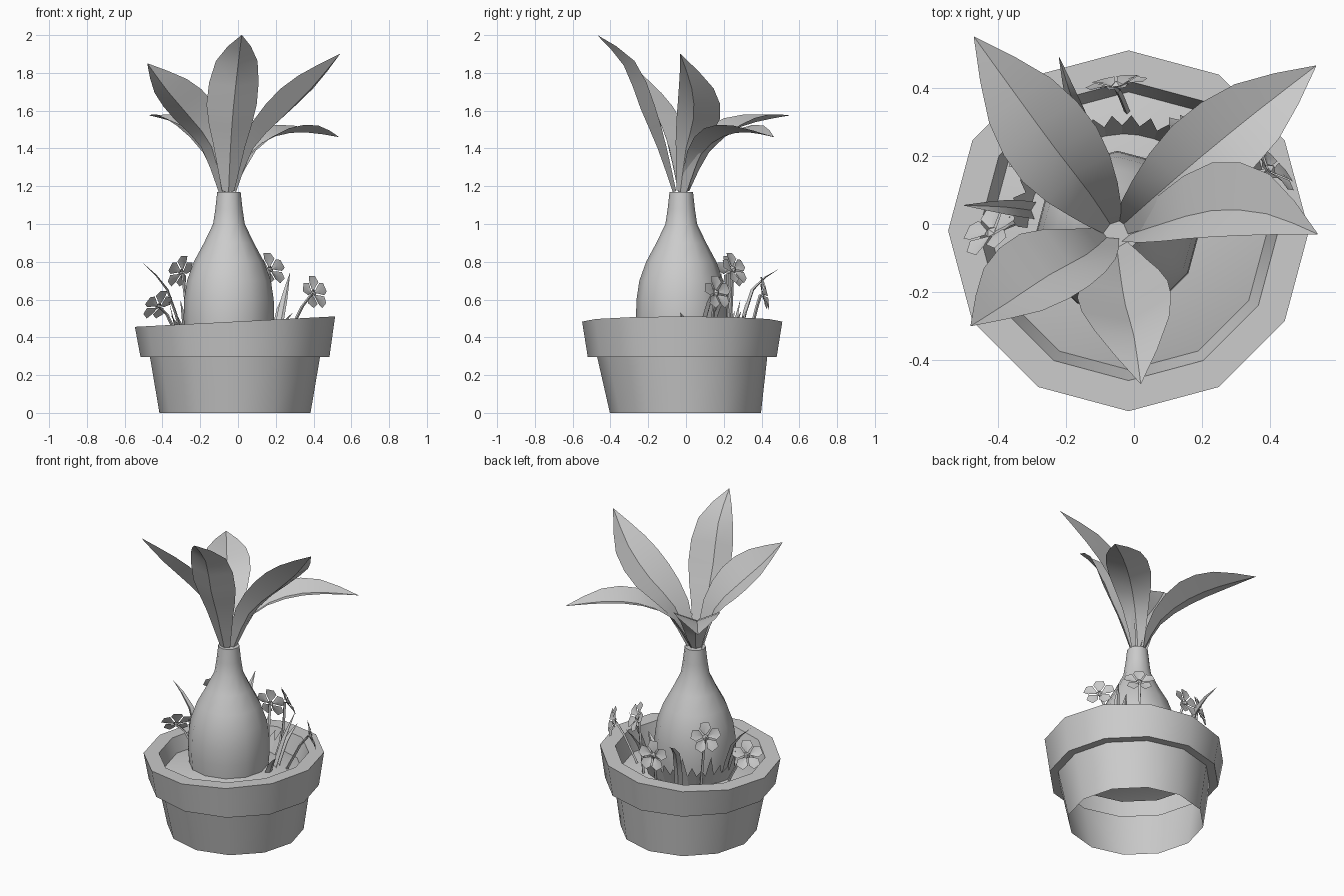
import bpy, math
from mathutils import Vector

if "Cube" in bpy.data.objects:
    bpy.data.objects.remove(bpy.data.objects["Cube"])

UP = Vector((0, 0, 1))


def add(name, verts, faces, angle=None):
    me = bpy.data.meshes.new(name)
    me.from_pydata([tuple(v) for v in verts], [], faces)
    me.update()
    ob = bpy.data.objects.new(name, me)
    bpy.context.collection.objects.link(ob)
    if angle:
        bpy.ops.object.select_all(action='DESELECT')
        ob.select_set(True)
        bpy.context.view_layer.objects.active = ob
        bpy.ops.object.shade_smooth_by_angle(angle=math.radians(angle))
    return ob


def lathe(name, profile, centre, sides=12, cap=False, tilt=(), foot_shift=0):
    """Turn (radius, z) points around a vertical axis; tilt marks rows that slope."""
    verts, faces = [], []
    for k, (r, z) in enumerate(profile):
        for i in range(sides):
            a = math.tau * i / sides
            x, y = centre[0] + r * math.cos(a), centre[1] + r * math.sin(a)
            verts.append((x, y + (0 if k else foot_shift), z + (0.052 * x if k in tilt else 0)))
    for k in range(len(profile) - 1):
        for i in range(sides):
            j = (i + 1) % sides
            faces.append((k * sides + i, k * sides + j,
                          (k + 1) * sides + j, (k + 1) * sides + i))
    if cap:
        n = (len(profile) - 1) * sides
        faces.append(tuple(range(n, n + sides)))
    return add(name, verts, faces, 35)


# Pot with open bottom, overhanging slanted rim
POT = (-0.016, -0.02)
lathe("pot", [(0.40, 0), (0.45, 0.295), (0.50, 0.295), (0.53, 0.484),
              (0.44, 0.484), (0.408, 0.37)], POT, tilt=(3, 4), foot_shift=0.017)
lathe("soil", [(0.408, 0.37), (0.24, 0.415)], POT, cap=True)

# Bottle-shaped trunk
lathe("trunk", [(0.232, 0.40), (0.24, 0.5), (0.237, 0.6), (0.222, 0.7), (0.186, 0.8),
                (0.132, 0.9), (0.084, 1.0), (0.072, 1.08), (0.062, 1.17)],
      (-0.048, -0.025), cap=True)


def smooth_rows(rows):
    """Add a Catmull-Rom midpoint between successive rows."""
    res = []
    for i in range(len(rows) - 1):
        b, c = rows[i], rows[i + 1]
        a = rows[i - 1] if i else b * 2 - c
        d = rows[i + 2] if i + 2 < len(rows) else c * 2 - b
        res += [b, (b + c) * 0.5625 - (a + d) * 0.0625]
    return res + [rows[-1]]


# Large keeled leaves: rib path with raised edges, rolled about the rib
def leaf(name, path, widths, fold=0.4, roll=0):
    rows = smooth_rows([Vector((*p, w)) for p, w in zip(path, widths)])
    pts = [r.to_3d() for r in rows]
    out = pts[-1] - pts[0]
    out.z = 0
    c, s = math.cos(math.radians(roll)), math.sin(math.radians(roll))
    verts, faces = [], []
    for i, p in enumerate(pts):
        t = (pts[min(i + 1, len(pts) - 1)] - pts[max(i - 1, 0)]).normalized()
        side = (t * 0.4 + out.normalized()).cross(UP).normalized()
        n = side.cross(t).normalized()
        side, n = side * c + n * s, n * c - side * s
        w = rows[i].w
        verts += [p - side * w + n * w * fold, p, p + side * w + n * w * fold]
    for i in range(len(pts) - 1):
        a = 3 * i
        faces += [(a, a + 1, a + 4, a + 3), (a + 1, a + 2, a + 5, a + 4)]
    add(name, verts, faces, 32)


leaves = [  # path, width scale, fold, roll
    ([(-0.05, -0.07, 1.17), (-0.04, -0.15, 1.4), (-0.025, -0.24, 1.61), (0, -0.33, 1.84), (0.02, -0.47, 2.0)], 1, 0.4, 0),
    ([(-0.08, -0.04, 1.17), (-0.14, -0.09, 1.41), (-0.25, -0.15, 1.56), (-0.37, -0.23, 1.70), (-0.48, -0.30, 1.85)], 1, 0.45, -28),
    ([(-0.01, -0.03, 1.17), (0.08, 0.0, 1.40), (0.23, 0.04, 1.56), (0.39, 0.03, 1.72), (0.54, -0.03, 1.9)], 0.93, 0.5, 28),
    ([(-0.07, 0.0, 1.17), (-0.13, 0.09, 1.36), (-0.23, 0.22, 1.48), (-0.34, 0.37, 1.54), (-0.47, 0.55, 1.575)], 1, 0.35, 0),
    ([(-0.03, 0.0, 1.17), (0.06, 0.08, 1.37), (0.20, 0.20, 1.465), (0.36, 0.33, 1.485), (0.535, 0.465, 1.46)], 0.92, 0.35, 0),
]
for i, (p, s, fold, roll) in enumerate(leaves):
    leaf(f"leaf_{i + 1}", p, [w * s for w in (0.033, 0.085, 0.135, 0.112, 0.001)], fold, roll)


# Thin square stem following a path
def stem(name, path, r=0.009):
    pts = [Vector(p) for p in path]
    verts, faces = [], []
    for p in pts:
        verts += [p + Vector((r * x, r * y, 0)) for x, y in ((1, 0), (0, 1), (-1, 0), (0, -1))]
    for k in range(len(pts) - 1):
        for i in range(4):
            j = (i + 1) % 4
            faces.append((4 * k + i, 4 * k + j, 4 * k + 4 + j, 4 * k + 4 + i))
    add(name, verts, faces)


# Five-petalled flowers on stems
def flower(name, pos, normal, base, size=0.092):
    pos, n = Vector(pos), Vector(normal).normalized()
    u = n.cross(UP).normalized()
    v = u.cross(n)

    def at(r, deg, h):
        a = math.radians(deg)
        return pos + (u * math.cos(a) + v * math.sin(a)) * r * size + n * h * size
    verts, faces = [], []
    for k in range(5):
        a, b = 90 + 72 * k, len(verts)
        verts += [at(0.1, a, -0.05), at(0.7, a - 33, 0.18), at(1, a - 15, 0.12),
                  at(1, a + 15, 0.12), at(0.7, a + 33, 0.18), at(0.62, a, 0.08)]
        faces += [(b + i, b + (i + 1) % 5, b + 5) for i in range(5)]
    # raised centre
    b = len(verts)
    verts += [at(0.22, 72 * k, 0.03) for k in range(5)] + [at(0, 0, 0.18)]
    faces += [(b + k, b + (k + 1) % 5, b + 5) for k in range(5)]
    add(name, verts, faces, 25)
    low = Vector(base)
    mid = low.lerp(pos, 0.6) + UP * 0.03
    stem(name + "_stem", [low, mid, pos - n * 0.01])


flowers = [  # position, facing, stem base
    ((-0.05, 0.405, 0.63), (-0.15, 0.95, 0.2), (-0.02, 0.33, 0.38)),
    ((-0.42, -0.025, 0.565), (-0.55, 0.6, 0.55), (-0.31, 0.02, 0.38)),
    ((-0.30, 0.23, 0.745), (-0.65, 0.6, 0.35), (-0.25, 0.21, 0.38)),
    ((0.17, 0.25, 0.76), (0.55, 0.7, 0.4), (0.14, 0.23, 0.38)),
    ((0.40, 0.16, 0.635), (0.7, 0.65, 0.25), (0.25, 0.13, 0.38)),
]
for i, f in enumerate(flowers):
    flower(f"flower_{i + 1}", *f)

# Long grass blades
blades = [
    ((-0.30, 0.04, 0.39), (-0.38, 0.05, 0.65), (-0.50, 0.055, 0.79)),
    ((-0.15, 0.29, 0.39), (-0.18, 0.36, 0.65), (-0.22, 0.49, 0.76)),
    ((0.21, 0.08, 0.39), (0.245, 0.13, 0.58), (0.275, 0.19, 0.74)),
    ((0.20, 0.13, 0.39), (0.23, 0.18, 0.55), (0.26, 0.24, 0.65)),
    ((0.22, 0.0, 0.39), (0.25, -0.01, 0.47), (0.29, -0.03, 0.53)),
]
for i, p in enumerate(blades):
    leaf(f"grass_blade_{i + 1}", p, [0.025, 0.022, 0.001], 0.5)

# Jagged ring of short grass behind the trunk
verts, faces = [], []
N = 12
for i in range(N):
    for f, r, z in ((0, 0.28, 0.39), (0, 0.31, 0.47), (0.5, 0.34, (0.54, 0.52, 0.60)[i % 3]),
                    (1, 0.31, 0.47), (1, 0.28, 0.39)):
        a = math.radians(62 + 116 * (i + f) / N)
        verts.append((-0.03 + r * math.cos(a), -0.02 + r * math.sin(a), z))
    faces.append(tuple(range(5 * i, 5 * i + 5)))
add("short_grass", verts, faces)
